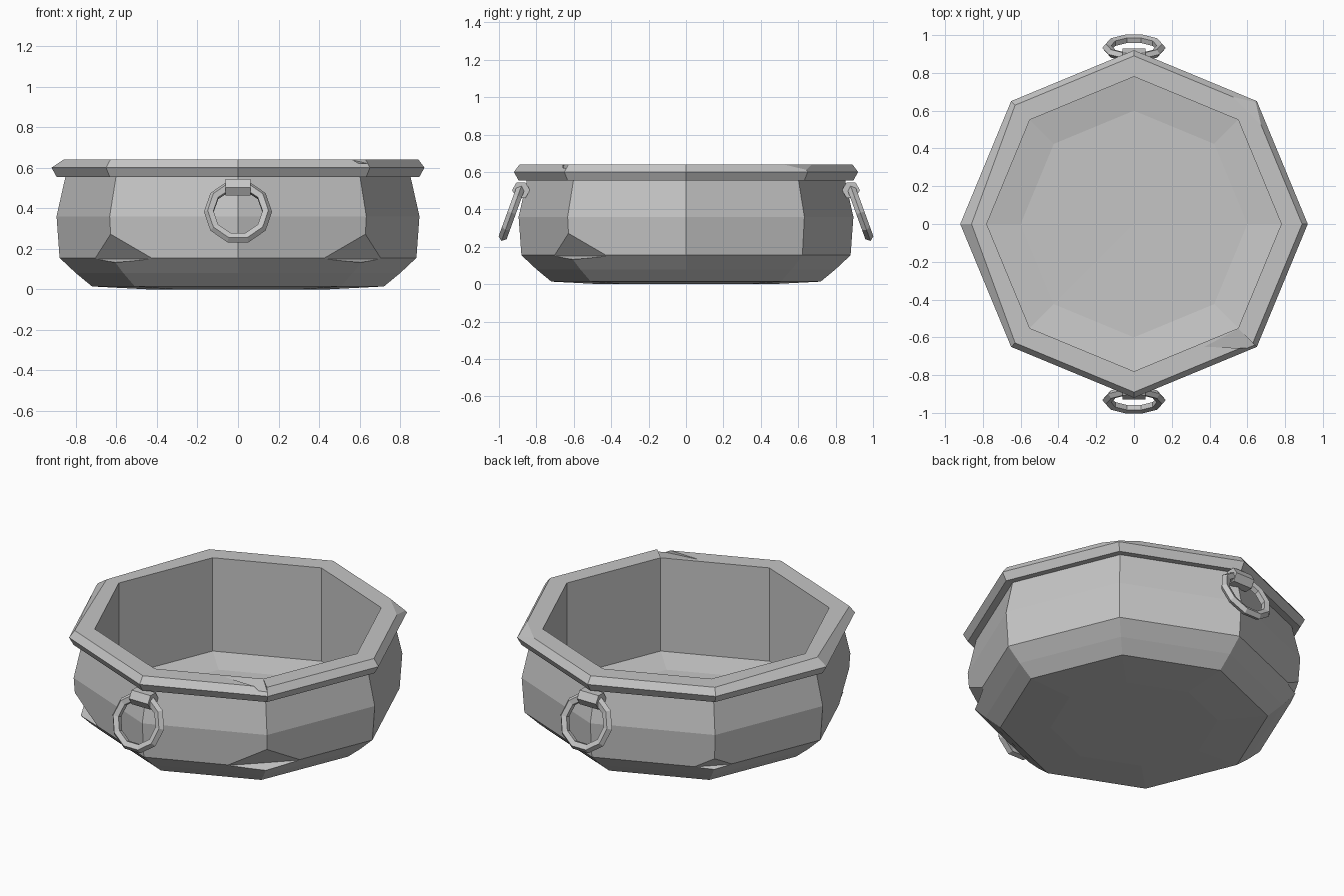
import bpy, bmesh, math
from mathutils import Matrix, Vector

cube = bpy.data.objects.get("Cube")
if cube:
    bpy.data.objects.remove(cube, do_unlink=True)

stone = bpy.data.materials.new("grey_stone")
stone.use_nodes = True
GREY = (0.56, 0.56, 0.56, 1)
stone.diffuse_color = GREY
stone.node_tree.nodes["Principled BSDF"].inputs["Base Color"].default_value = GREY


def finish(bm, name):
    bmesh.ops.recalc_face_normals(bm, faces=bm.faces)
    mesh = bpy.data.meshes.new(name)
    bm.to_mesh(mesh)
    bm.free()
    mesh.materials.append(stone)
    obj = bpy.data.objects.new(name, mesh)
    bpy.context.collection.objects.link(obj)
    return obj


def lathe(bm, profile, sides):
    """Turn (radius, height) points around z; radius 0 closes to a tip."""
    rings = []
    for r, z in profile:
        n = sides if r else 1
        rings.append([bm.verts.new((r * math.cos(math.tau * i / sides),
                                    r * math.sin(math.tau * i / sides), z))
                      for i in range(n)])
    for a, b in zip(rings, rings[1:]):
        for i in range(sides):
            j = (i + 1) % sides
            quad = [a[i % len(a)], a[j % len(a)], b[j % len(b)], b[i % len(b)]]
            bm.faces.new(list(dict.fromkeys(quad)))
    return rings


# Octagonal basin: underside, belly, lip, inner wall, sloping floor
profile = [(0, 0), (0.45, 0), (0.72, 0.014), (0.80, 0.08), (0.88, 0.155),
           (0.895, 0.36), (0.85, 0.56), (0.895, 0.555), (0.92, 0.60),
           (0.89, 0.64), (0.78, 0.64), (0.78, 0.088), (0.60, 0.06), (0, 0.055)]
bm = bmesh.new()
rings = lathe(bm, profile, 8)
# Worn lip corner
rings[9][4].co.x += 0.03
basin = finish(bm, "basin")


# Chipped corners, cut with wedges
def chip(name, points, sx, sy, size=1):
    corner = Vector((0.62, 0.62, 0.155))
    bm = bmesh.new()
    for p in points:
        q = corner + (Vector(p) - corner) * size
        bm.verts.new((q.x * sx, q.y * sy, q.z))
    bmesh.ops.convex_hull(bm, input=bm.verts)
    cutter = finish(bm, name)
    cutter.hide_render = True
    mod = basin.modifiers.new(name, 'BOOLEAN')
    mod.operation = 'DIFFERENCE'
    mod.solver = 'EXACT'
    mod.object = cutter
    return cutter


belly_wedge = [(0.63, 0.63, 0.275), (0.715, 0.41, 0.15), (0.41, 0.715, 0.15),
               (0.60, 0.60, 0.132), (0.85, 0.85, 0.17)]
lip_wedge = [(0.674, 0.52, 0.641), (0.52, 0.674, 0.641),
             (0.76, 0.76, 0.54), (0.7, 0.7, 0.75)]
lip_shaving = [(0.36, 0.65, 0.641), (0.55, 0.55, 0.641),
               (0.66, 0.66, 0.615), (0.66, 0.66, 0.7)]
cutters = [chip("chip_right", belly_wedge, -1, -1),
           chip("chip_left", belly_wedge, 1, -1),
           chip("chip_back", belly_wedge, -1, 1, 0.5),
           chip("chip_lip_back", lip_wedge, 1, 1),
           chip("chip_lip_front", lip_shaving, 1, -1)]

# Bake the chips into the basin and drop the wedges
bpy.context.view_layer.update()
depsgraph = bpy.context.evaluated_depsgraph_get()
basin_mesh = bpy.data.meshes.new_from_object(basin.evaluated_get(depsgraph))
basin.modifiers.clear()
basin.data = basin_mesh
for c in cutters:
    bpy.data.objects.remove(c, do_unlink=True)


# Hanging ring and its clip, front and back
for label, turn in (("front", 0), ("back", math.pi)):
    spin = Matrix.Rotation(turn, 4, 'Z')

    bm = bmesh.new()
    tube = [(0.142 + 0.026 * math.cos(math.tau * k / 5),
             0.024 * math.sin(math.tau * k / 5)) for k in range(6)]
    lathe(bm, tube, 10)
    bmesh.ops.remove_doubles(bm, verts=bm.verts, dist=0.0001)
    tilt = Matrix.Rotation(math.radians(70), 4, 'X')
    bm.transform(spin @ Matrix.Translation((0, -0.932, 0.382)) @ tilt)
    finish(bm, label + "_ring")

    bm = bmesh.new()
    bmesh.ops.create_cone(bm, cap_ends=True, segments=6, radius1=0.048,
                          radius2=0.048, depth=0.124)
    bm.transform(spin @ Matrix.Translation((0, -0.882, 0.503))
                 @ Matrix.Rotation(math.pi / 2, 4, 'Y'))
    finish(bm, label + "_ring_clip")
